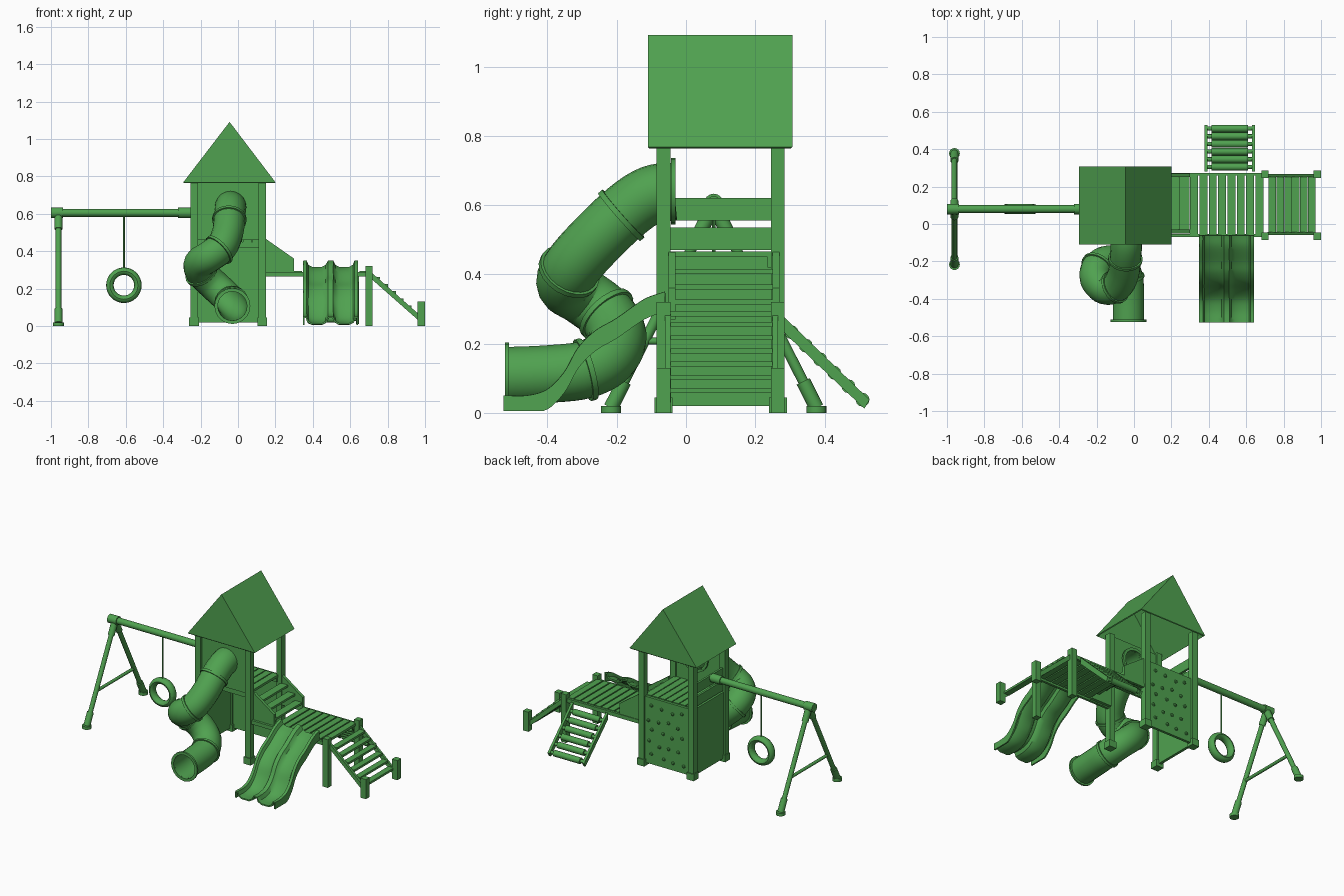
import bpy, bmesh, math, random
from mathutils import Vector, Matrix

if "Cube" in bpy.data.objects:
    bpy.data.objects.remove(bpy.data.objects["Cube"])

GREEN = (0.08, 0.36, 0.08, 1)
mat = bpy.data.materials.new("playground green")
mat.use_nodes = True
mat.diffuse_color = GREEN
mat.node_tree.nodes["Principled BSDF"].inputs["Base Color"].default_value = GREEN


def finish(name, bm, smooth=False, thick=0):
    bmesh.ops.recalc_face_normals(bm, faces=bm.faces)
    me = bpy.data.meshes.new(name)
    bm.to_mesh(me)
    bm.free()
    me.materials.append(mat)
    ob = bpy.data.objects.new(name, me)
    bpy.context.collection.objects.link(ob)
    bpy.ops.object.select_all(action='DESELECT')
    ob.select_set(True)
    bpy.context.view_layer.objects.active = ob
    if thick:
        mod = ob.modifiers.new("thickness", 'SOLIDIFY')
        mod.thickness, mod.offset = thick, 0
        bpy.ops.object.modifier_apply(modifier=mod.name)
    if smooth:
        bpy.ops.object.shade_smooth_by_angle(angle=math.radians(35))
    return ob


def box(name, x, y, z):
    bm = bmesh.new()
    size = Matrix.Diagonal((x[1] - x[0], y[1] - y[0], z[1] - z[0], 1))
    mid = Matrix.Translation((sum(x) / 2, sum(y) / 2, sum(z) / 2))
    bmesh.ops.create_cube(bm, size=1, matrix=mid @ size)
    return finish(name, bm)


def prism(name, outline, depth):
    """Extrude a closed outline of 3D points along a vector."""
    bm = bmesh.new()
    face = bm.faces.new([bm.verts.new(p) for p in outline])
    new = bmesh.ops.extrude_face_region(bm, geom=[face], use_keep_orig=True)
    verts = [g for g in new["geom"] if isinstance(g, bmesh.types.BMVert)]
    bmesh.ops.translate(bm, verts=verts, vec=depth)
    return finish(name, bm)


def rod(name, a, b, r, r2=None, sides=16):
    a, b = Vector(a), Vector(b)
    bm = bmesh.new()
    turn = (b - a).to_track_quat('Z', 'Y').to_matrix().to_4x4()
    bmesh.ops.create_cone(bm, cap_ends=True, segments=sides, radius1=r, radius2=r2 or r,
                          depth=(b - a).length, matrix=Matrix.Translation((a + b) / 2) @ turn)
    return finish(name, bm, True)


def spline(points, steps=5):
    """Smooth path through the points."""
    p = [Vector(q) for q in points]
    p = [2 * p[0] - p[1]] + p + [2 * p[-1] - p[-2]]
    out = []
    for a, b, c, d in zip(p, p[1:], p[2:], p[3:]):
        for i in range(steps):
            t = i / steps
            out.append(0.5 * (2 * b + (c - a) * t + (2 * a - 5 * b + 4 * c - d) * t * t
                              + (3 * b - a - 3 * c + d) * t ** 3))
    return out + [p[-2]]


def skin(name, rows, closed, thick):
    bm = bmesh.new()
    grid = [[bm.verts.new(p) for p in row] for row in rows]
    n = len(rows[0])
    for r, s in zip(grid, grid[1:]):
        for i in range(n if closed else n - 1):
            j = (i + 1) % n
            bm.faces.new((r[i], r[j], s[j], s[i]))
    return finish(name, bm, True, thick)


def pipe(name, path, r, thick, sides=20):
    side, last, rows = Vector((1, 0, 0)), None, []
    for i, p in enumerate(path):
        tan = (path[min(i + 1, len(path) - 1)] - path[max(i - 1, 0)]).normalized()
        if last:
            side = last.rotation_difference(tan) @ side
        side = (side - tan * side.dot(tan)).normalized()
        up, last = tan.cross(side), tan
        angles = [math.tau * k / sides for k in range(sides)]
        rows.append([p + r * (side * math.cos(a) + up * math.sin(a)) for a in angles])
    return skin(name, rows, True, thick)


SIDES = {"front": (-0.085, -0.045), "back": (0.245, 0.285)}

# Tower frame and bridge posts
for s, y in SIDES.items():
    foot = (y[0] - 0.006, y[1] + 0.006)
    for e, x in (("right", -0.235), ("left", 0.13)):
        box(f"{s}_{e}_tower_post", (x - 0.02, x + 0.02), y, (0, 0.78))
        box(f"{s}_{e}_post_foot", (x - 0.026, x + 0.026), foot, (0, 0.045))
    box(f"{s}_bridge_post", (0.682, 0.72), y, (0, 0.32))
    box(f"{s}_stair_end_post", (0.96, 1), y, (0, 0.13))

# Hollow gable roof
bm = bmesh.new()
ends = [[bm.verts.new(p) for p in ((-0.29, y, 0.766), (-0.045, y, 1.088), (0.198, y, 0.766))]
        for y in (-0.108, 0.305)]
for e in ends:
    bm.faces.new(e)
for i in (0, 1):
    bm.faces.new((ends[0][i], ends[0][i + 1], ends[1][i + 1], ends[1][i]))
finish("roof", bm, thick=0.008)

# Tower walls and rails
box("climbing_wall", (-0.215, 0.11), (0.255, 0.272), (0.02, 0.46))
box("side_wall", (-0.244, -0.226), (-0.045, 0.245), (0.02, 0.46))
box("lower_side_rail", (-0.242, -0.228), (-0.045, 0.245), (0.47, 0.535))
box("upper_side_rail", (-0.242, -0.228), (-0.045, 0.245), (0.555, 0.62))
wall = box("front_wall", (-0.215, 0.11), (-0.07, -0.055), (0.46, 0.77))
cutter = rod("hole_cutter", (-0.04, -0.2, 0.64), (-0.04, 0.1, 0.64), 0.076, sides=24)
cutter.hide_render = True
bpy.context.view_layer.objects.active = wall
cut = wall.modifiers.new("hole", 'BOOLEAN')
cut.object, cut.operation = cutter, 'DIFFERENCE'
bpy.ops.object.modifier_apply(modifier=cut.name)
bpy.data.objects.remove(cutter)

# Tower deck
for i in range(7):
    x = -0.222 + i * 0.05
    box(f"deck_board_{i}", (x, x + 0.044), (-0.055, 0.255), (0.45, 0.466))
for y in (-0.05, 0.235):
    box("deck_joist", (-0.22, 0.12), (y, y + 0.015), (0.42, 0.45))

# Climbing holds
random.seed(4)
for row in range(5):
    for col in range(4):
        bm = bmesh.new()
        x = -0.17 + col * 0.075 + (row % 2) * 0.03 + random.uniform(-0.01, 0.01)
        place = Matrix.Translation((x, 0.274, 0.08 + row * 0.08 + random.uniform(-0.015, 0.015)))
        bmesh.ops.create_icosphere(bm, subdivisions=1, radius=0.012, matrix=place)
        finish("climbing_hold", bm)

# Steps from tower down to bridge
for y in (-0.05, 0.25):
    prism("step_side_panel", [(0.15, y, 0.465), (0.3, y, 0.36), (0.3, y, 0.27), (0.15, y, 0.27)],
          (0, 0.02, 0))
for i in range(3):
    x, z = 0.14 + i * 0.052, 0.415 - i * 0.044
    box(f"upper_step_{i}", (x, x + 0.052), (-0.035, 0.255), (z - 0.014, z))

# Bridge
for y in (-0.07, 0.258):
    box("bridge_beam", (0.15, 0.7), (y, y + 0.016), (0.265, 0.29))
for i in range(8):
    x = 0.3 + i * 0.05
    box(f"bridge_board_{i}", (x, x + 0.042), (-0.055, 0.26), (0.278, 0.294))

# Entry stairs
for y in (-0.06, 0.25):
    prism("stair_stringer", [(0.715, y, 0.285), (0.965, y, 0.065), (0.965, y, 0.03), (0.715, y, 0.25)],
          (0, 0.016, 0))
for i in range(6):
    x, z = 0.72 + i * 0.042, 0.262 - i * 0.038
    box(f"stair_tread_{i}", (x, x + 0.04), (-0.045, 0.25), (z - 0.014, z))

# Log ladder at the back
for x in (0.378, 0.632):
    prism("ladder_rail", [(x, 0.28, 0.28), (x, 0.53, 0.038), (x, 0.515, 0.012), (x, 0.28, 0.235)],
          (0.016, 0, 0))
for i in range(6):
    y, z = 0.305 + i * 0.041, 0.233 - i * 0.039
    rod(f"ladder_log_{i}", (0.415, y, z), (0.61, y, z), 0.02, sides=12)
    rod(f"ladder_log_core_{i}", (0.385, y, z), (0.64, y, z), 0.011, sides=12)

# Twin wave slide
bed = spline([(0, -0.06, 0.312), (0, -0.12, 0.29), (0, -0.2, 0.235), (0, -0.26, 0.2),
              (0, -0.31, 0.15), (0, -0.35, 0.08), (0, -0.4, 0.03), (0, -0.46, 0.012),
              (0, -0.527, 0.012)])
half = [(-0.143, -0.02), (-0.143, 0.035), (-0.13, 0.035), (-0.122, 0.012), (-0.1, 0),
        (-0.045, 0), (-0.023, 0.012), (-0.012, 0.035)]
section = half + [(-x, h) for x, h in reversed(half)]
skin("twin_slide", [[(0.495 + x, p.y, max(p.z + h, 0.006)) for x, h in section] for p in bed],
     False, 0.009)

# Spiral tube slide with joint collars
path = spline([(-0.04, -0.035, 0.64), (-0.04, -0.1, 0.63), (-0.045, -0.17, 0.585),
               (-0.055, -0.26, 0.5), (-0.09, -0.33, 0.42), (-0.155, -0.347, 0.37),
               (-0.205, -0.295, 0.335), (-0.195, -0.23, 0.285), (-0.135, -0.198, 0.225),
               (-0.07, -0.22, 0.165), (-0.035, -0.29, 0.125), (-0.03, -0.4, 0.112),
               (-0.03, -0.515, 0.107)])
pipe("tube_slide", path, 0.081, 0.006)
for k in (11, 21, 35, 50):
    way = (path[k + 1] - path[k - 1]).normalized() * 0.008
    pipe("tube_collar", [path[k] - way, path[k] + way], 0.086, 0.012)
for k, y in ((0, -0.037), (-1, -0.517)):
    x, z = path[k].x, path[k].z
    pipe("tube_flange", [Vector((x, y - 0.006, z)), Vector((x, y + 0.006, z))], 0.087, 0.018)

# Swing frame
Y, X = 0.08, -0.96
rod("swing_beam", (-0.99, Y, 0.605), (-0.24, Y, 0.605), 0.021)
rod("beam_outer_cap", (-1, Y, 0.605), (-0.935, Y, 0.605), 0.028)
rod("beam_inner_cap", (-0.32, Y, 0.605), (-0.25, Y, 0.605), 0.028)
for s in (-1, 1):
    top, foot = Vector((X, Y, 0.6)), Vector((X, Y + s * 0.297, 0.015))
    rod("swing_leg", top, foot, 0.015)
    rod("leg_top_sleeve", top, top.lerp(foot, 0.14), 0.021)
    rod("leg_foot_sleeve", top.lerp(foot, 0.87), foot, 0.021)
    rod("leg_foot", (X, foot.y, 0), (X, foot.y, 0.02), 0.029)
rod("swing_crossbar", (X, Y - 0.2, 0.207), (X, Y + 0.2, 0.207), 0.01)

# Tyre swing
rod("swing_rope", (-0.61, Y, 0.3), (-0.61, Y, 0.6), 0.005, sides=8)
rings = 32
wheel = []
for i in range(rings + 1):
    a = math.tau * i / rings
    out = Vector((math.cos(a), 0, math.sin(a)))
    tread = [math.tau * k / 12 for k in range(12)]
    wheel.append([Vector((-0.61, Y + 0.027 * math.sin(t), 0.218)) + out * (0.075 + 0.02 * math.cos(t))
                  for t in tread])
skin("tyre_seat", wheel, True, 0)
